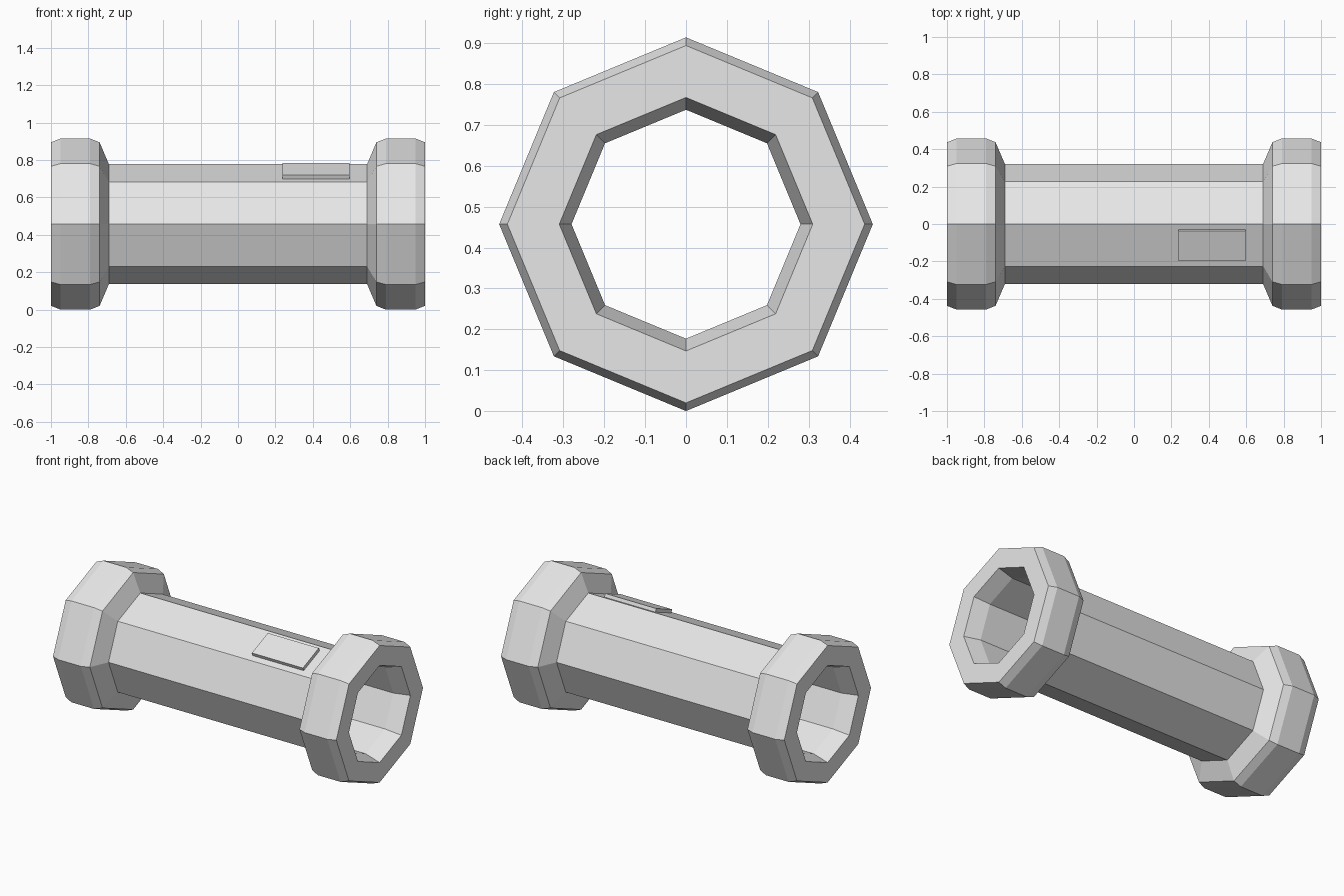
import bpy, bmesh
from math import cos, sin, pi, radians
from mathutils import Matrix

cube = bpy.data.objects.get("Cube")
if cube:
    bpy.data.objects.remove(cube, do_unlink=True)

SIDES = 8
AXIS_Z = 0.457

grey = bpy.data.materials.new("light_grey")
grey.use_nodes = True
grey.diffuse_color = (0.8, 0.8, 0.8, 1)
bsdf = next(n for n in grey.node_tree.nodes if n.type == 'BSDF_PRINCIPLED')
bsdf.inputs["Base Color"].default_value = grey.diffuse_color


def add_object(name, bm):
    bmesh.ops.recalc_face_normals(bm, faces=bm.faces)
    mesh = bpy.data.meshes.new(name)
    bm.to_mesh(mesh)
    bm.free()
    mesh.materials.append(grey)
    obj = bpy.data.objects.new(name, mesh)
    bpy.context.collection.objects.link(obj)
    return obj


def lathe_x(name, profile):
    """Turn a closed (x, radius) loop around the x axis."""
    bm = bmesh.new()
    rings = [[bm.verts.new((x, r * sin(2 * pi * i / SIDES),
                            AXIS_Z + r * cos(2 * pi * i / SIDES)))
              for i in range(SIDES)] for x, r in profile]
    for a, b in zip(rings, rings[1:] + rings[:1]):
        for i in range(SIDES):
            j = (i + 1) % SIDES
            bm.faces.new((a[i], a[j], b[j], b[i]))
    return add_object(name, bm)


# Hollow tube with a chamfered collar and flared mouth at each end
half = [(0.69, 0.32), (0.74, 0.437), (0.79, 0.457), (0.95, 0.457),
        (1.0, 0.437), (1.0, 0.31), (0.9, 0.28)]
lathe_x("collared_tube", half + [(-x, r) for x, r in reversed(half)])

# Thin raised plate lying on the upper front facet
bm = bmesh.new()
bmesh.ops.create_cube(bm, size=1)
bmesh.ops.scale(bm, vec=(0.36, 0.173, 0.024), verts=bm.verts)
bmesh.ops.translate(bm, vec=(0, 0, 0.01), verts=bm.verts)
plate = add_object("raised_plate", bm)
plate.matrix_world = (Matrix.Translation((0.417, -0.11, 0.731))
                      @ Matrix.Rotation(radians(22.5), 4, 'X'))
